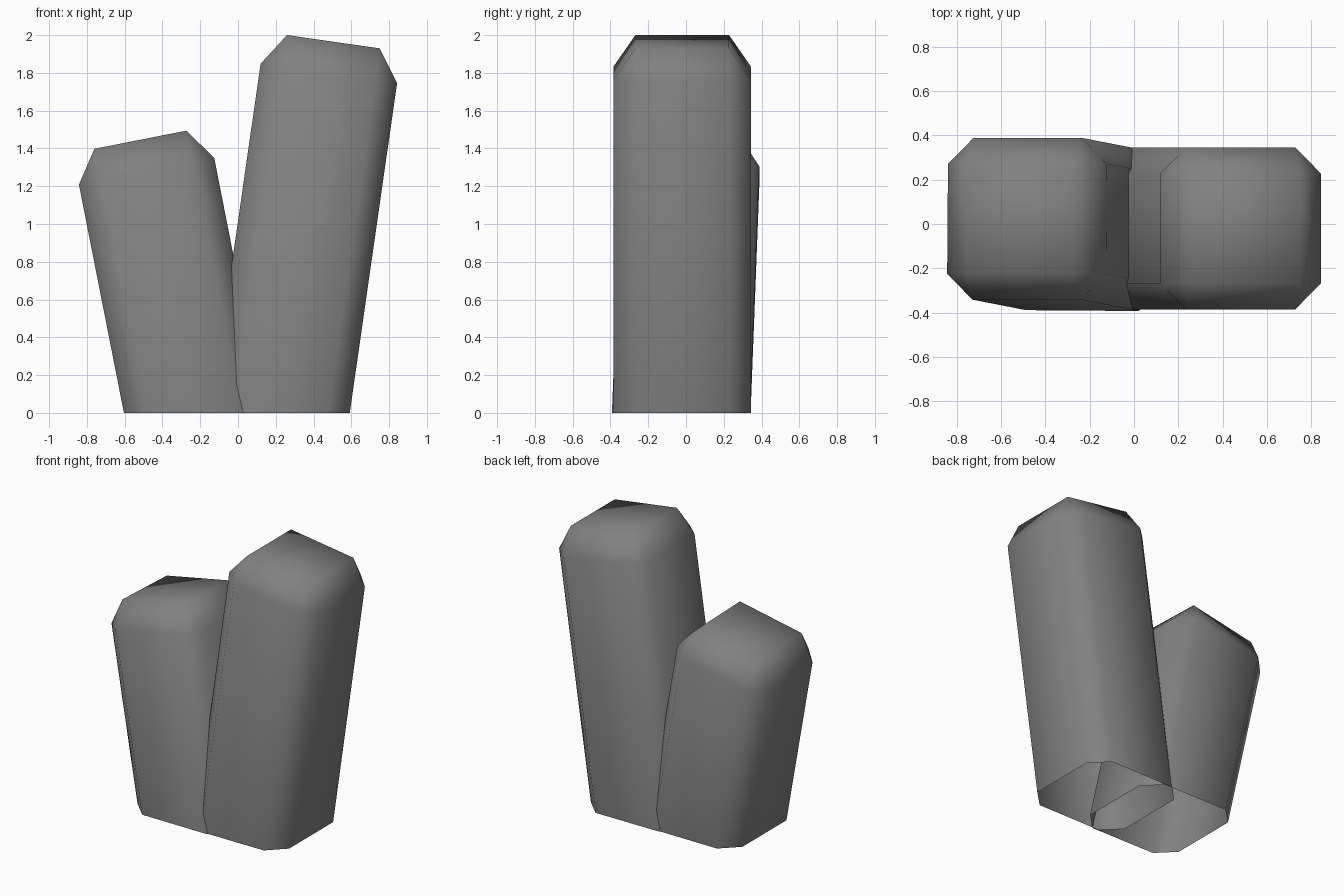
import bpy, bmesh
from mathutils import Vector

cube = bpy.data.objects.get("Cube")
if cube:
    bpy.data.objects.remove(cube, do_unlink=True)

stone = bpy.data.materials.new("dark_grey_stone")
stone.use_nodes = True
colour = (0.22, 0.22, 0.22, 1)
stone.diffuse_color = colour
stone.node_tree.nodes["Principled BSDF"].inputs["Base Color"].default_value = colour


def pillar(name, base, top, width=0.73, chamfer=0.117, shoulder=0.17):
    """Leaning chamfered pillar, open underneath and cut level with the ground."""
    base, top = Vector(base), Vector(top)
    axis = (top - base).normalized()
    side = Vector((0, 1, 0)).cross(axis).normalized()
    back = axis.cross(side)
    h = width / 2
    c = h - chamfer
    bm = bmesh.new()

    # Octagonal ring under the shoulder, then its shadow along the axis on the ground
    corners = [(1, -1), (1, 1), (-1, 1), (-1, -1)]
    outline = []
    for i, (sx, sy) in enumerate(corners):
        pair = [(sx * c, sy * h), (sx * h, sy * c)]
        outline += pair if i % 2 == 0 else pair[::-1]
    ring_points = [top - axis * shoulder + side * u + back * v for u, v in outline]
    ring = [bm.verts.new(p) for p in ring_points]
    foot = [bm.verts.new(p - axis * (p.z / axis.z)) for p in ring_points]
    cap = [bm.verts.new(top + side * sx * c + back * sy * c) for sx, sy in corners]

    # Walls, corner triangles, sloping shoulders and flat top
    for i in range(8):
        j = (i + 1) % 8
        bm.faces.new((foot[i], foot[j], ring[j], ring[i]))
    for i in range(4):
        j = (i + 1) % 4
        bm.faces.new((ring[2 * i], ring[2 * i + 1], cap[i]))
        bm.faces.new((ring[2 * i + 1], ring[2 * j], cap[j], cap[i]))
    bm.faces.new(cap)
    for face in bm.faces:
        face.smooth = True

    mesh = bpy.data.meshes.new(name)
    bm.to_mesh(mesh)
    bm.free()
    mesh.materials.append(stone)
    obj = bpy.data.objects.new(name, mesh)
    bpy.context.collection.objects.link(obj)


pillar("tall_left_pillar", (0.223, -0.02, 0), (0.505, -0.02, 1.965))
pillar("short_right_pillar", (-0.232, -0.025, 0), (-0.515, 0.03, 1.437))
